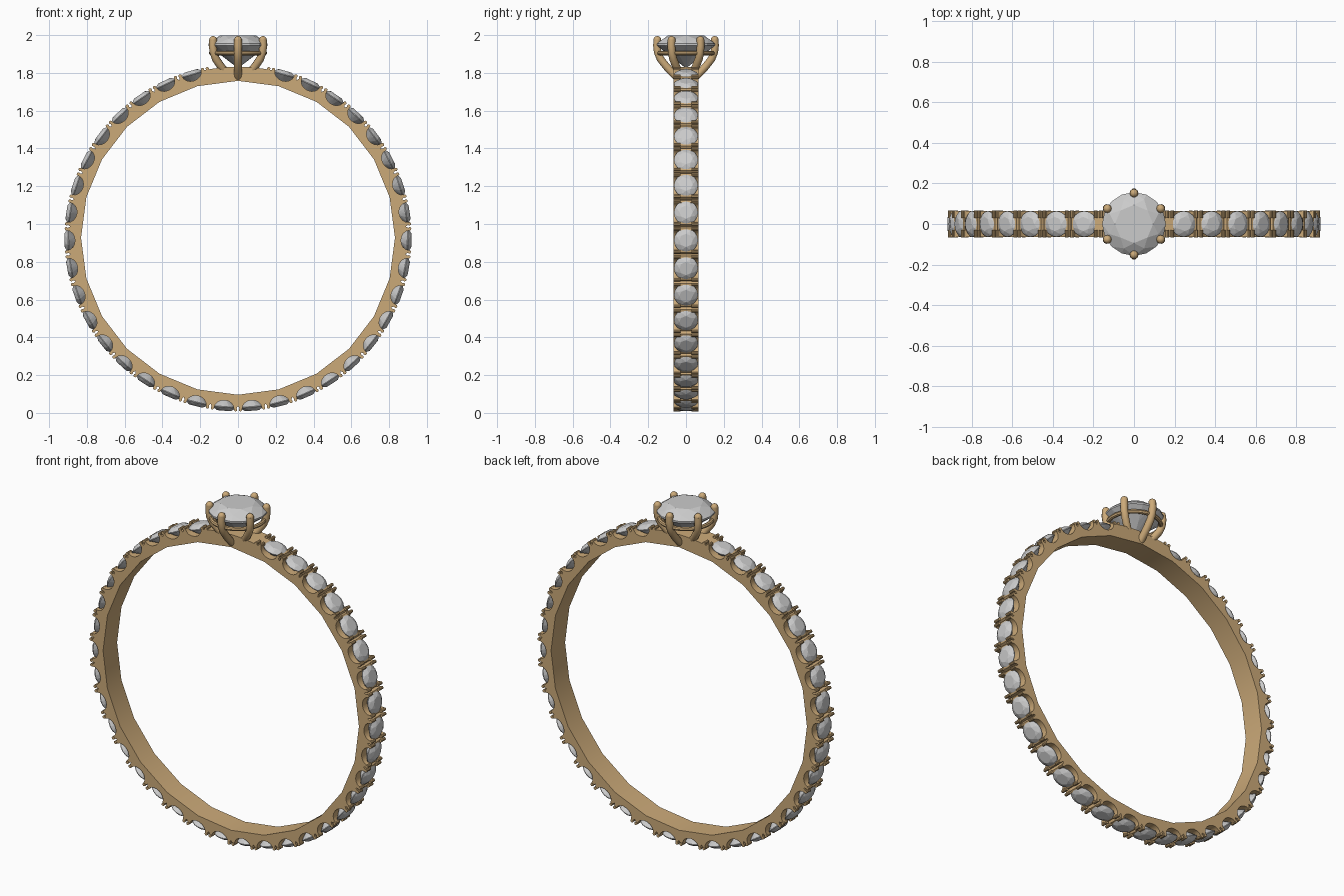
import bpy, bmesh
from math import sin, cos, radians, pi
from mathutils import Matrix, Vector

if "Cube" in bpy.data.objects:
    bpy.data.objects.remove(bpy.data.objects["Cube"])

CZ = 0.927                      # ring centre height
FIRST = 15.8                    # angle of first small stone from the top
COUNT = 36
STEP = (360 - 2 * FIRST) / (COUNT - 1)
HALF_W = 0.065                  # half of the band width

gold = bpy.data.materials.new("gold")
gold.diffuse_color = (0.60, 0.40, 0.19, 1)
gold.use_nodes = True
gold.node_tree.nodes["Principled BSDF"].inputs["Base Color"].default_value = gold.diffuse_color


def polar(a, tangent, radius):
    """Point in the ring plane at angle a (degrees, from top)."""
    a = radians(a)
    return (radius * sin(a) + tangent * cos(a), radius * cos(a) - tangent * sin(a))


def frame(a, radius):
    """Matrix whose z axis points outward from the ring at angle a."""
    return (Matrix.Translation((0, 0, CZ)) @ Matrix.Rotation(radians(a), 4, 'Y')
            @ Matrix.Translation((0, 0, radius)))


def finish(name, bm, mat=None):
    me = bpy.data.meshes.new(name)
    bm.to_mesh(me)
    bm.free()
    ob = bpy.data.objects.new(name, me)
    bpy.context.collection.objects.link(ob)
    if mat:
        me.materials.append(mat)
    return ob


def add_spline(cu, pts, cyclic):
    s = cu.splines.new('POLY')
    s.points.add(len(pts) - 1)
    for p, c in zip(s.points, pts):
        p.co = (*c, 1)
    s.use_cyclic_u = cyclic


def curve_to_mesh(name, cu, smooth):
    ob = bpy.data.objects.new(name, cu)
    bpy.context.collection.objects.link(ob)
    cu.materials.append(gold)
    bpy.ops.object.select_all(action='DESELECT')
    ob.select_set(True)
    bpy.context.view_layer.objects.active = ob
    bpy.ops.object.convert(target='MESH')
    ob = bpy.context.view_layer.objects.active
    if smooth:
        bpy.ops.object.shade_smooth_by_angle(angle=radians(40))
    return ob


def add_gem(bm, matrix, r, table, crown, depth):
    """Round brilliant: convex hull of table, star, girdle, pavilion, culet."""
    rings = [(8, 0, table, crown), (8, 0.5, (1 + table) / 2 + 0.03, crown * 0.62),
             (16, 0, 1, 0.03), (16, 0, 1, -0.03), (8, 0.5, 0.5, -depth * 0.54)]
    pts = [Vector((q * cos((i + o) * 2 * pi / n), q * sin((i + o) * 2 * pi / n), h))
           for n, o, q, h in rings for i in range(n)] + [Vector((0, 0, -depth))]
    vs = [bm.verts.new(matrix @ (p * r)) for p in pts]
    res = bmesh.ops.convex_hull(bm, input=vs)
    loose = {v for v in res["geom_interior"] if isinstance(v, bmesh.types.BMVert)}
    bmesh.ops.delete(bm, geom=list(loose), context='VERTS')


# Band: scalloped outline with a faceted round hole, extruded across the width
outline = []
for i in range(COUNT):
    a = FIRST + i * STEP
    for k in range(9):
        t = -pi / 2 + pi * k / 8
        outline.append(polar(a, 0.052 * sin(t), 0.905 - 0.042 * cos(t)))
    if i < COUNT - 1:
        outline += [polar(a + STEP / 2, d, r)
                    for d, r in ((-0.009, 0.905), (0, 0.89), (0.009, 0.905))]
for k in range(-5, 6):          # plain part under the head
    outline.append(polar(k * 2.2, 0, 0.905))
cu = bpy.data.curves.new("band", 'CURVE')
cu.dimensions = '2D'
cu.fill_mode = 'BOTH'
cu.extrude = HALF_W
add_spline(cu, [(*p, 0) for p in outline], True)
add_spline(cu, [(*polar(i * 15, 0, 0.831), 0) for i in range(24)], True)
band = curve_to_mesh("band", cu, True)
band.rotation_euler = (pi / 2, 0, 0)
band.location = (0, 0, CZ)

# Small stones round the band
bm = bmesh.new()
for i in range(COUNT):
    add_gem(bm, frame(FIRST + i * STEP, 0.898), 0.064, 0.55, 0.32, 0.8)
finish("band_stones", bm)

# Little paired prongs between the small stones
bm = bmesh.new()
for i in range(COUNT + 1):
    a = FIRST + (i - 0.5) * STEP
    for t in (-0.013, 0.013):
        for side in (-1, 1):
            m = (frame(a, 0.910) @ Matrix.Translation((t, side * 0.048, 0))
                 @ Matrix.Rotation(pi / 2, 4, 'X'))
            bmesh.ops.create_cone(bm, cap_ends=True, segments=10, radius1=0.009,
                                  radius2=0.009, depth=0.038, matrix=m)
finish("band_prongs", bm, gold)

# Centre stone
bm = bmesh.new()
add_gem(bm, Matrix.Translation((0, 0, 1.95)), 0.157, 0.6, 0.31, 0.8)
finish("centre_stone", bm)

# Six head prongs, bent outward from the band and up over the girdle
path = [(0.045, 1.775), (0.068, 1.795), (0.105, 1.835), (0.136, 1.875),
        (0.150, 1.910), (0.154, 1.945), (0.152, 1.975)]
cu = bpy.data.curves.new("head_prongs", 'CURVE')
cu.dimensions = '3D'
cu.bevel_depth = 0.021
cu.bevel_resolution = 3
cu.use_fill_caps = True
for i in range(6):
    a = radians(30 + 60 * i)
    add_spline(cu, [(r * cos(a), r * sin(a), z) for r, z in path], False)
curve_to_mesh("head_prongs", cu, True)

# Rounded prong tips
bm = bmesh.new()
for i in range(6):
    a = radians(30 + 60 * i)
    bmesh.ops.create_uvsphere(bm, u_segments=12, v_segments=8, radius=0.021,
                              matrix=Matrix.Translation((0.152 * cos(a), 0.152 * sin(a), 1.974)))
for f in bm.faces:
    f.smooth = True
finish("prong_tips", bm, gold)

# Gallery rail joining the prongs
cu = bpy.data.curves.new("gallery_rail", 'CURVE')
cu.dimensions = '3D'
cu.bevel_depth = 0.012
cu.bevel_resolution = 2
add_spline(cu, [(0.142 * cos(i * pi / 20), 0.142 * sin(i * pi / 20), 1.905)
                for i in range(40)], True)
curve_to_mesh("gallery_rail", cu, True)
